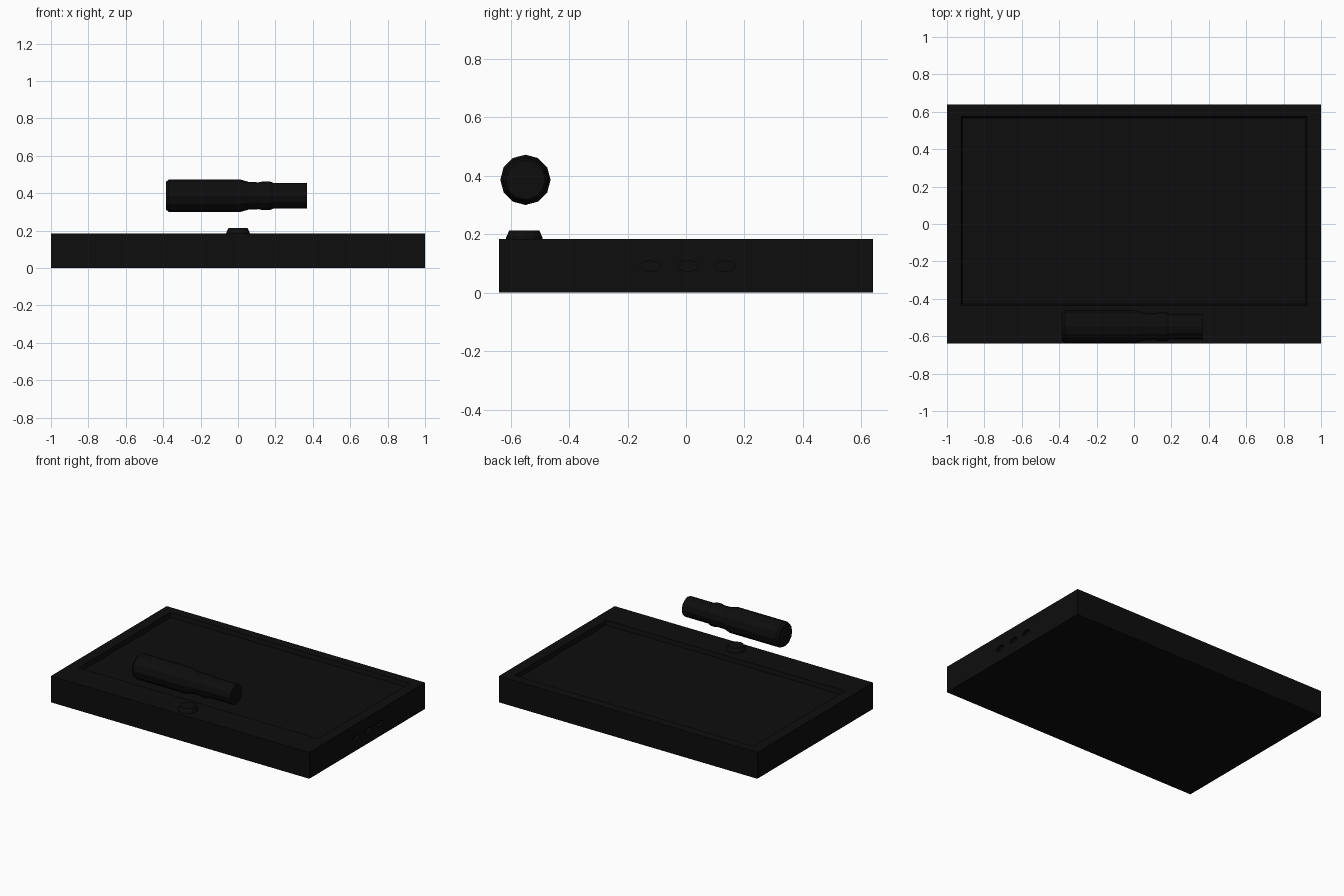
import bpy, bmesh, math
from mathutils import Matrix, Vector

cube = bpy.data.objects.get("Cube")
if cube:
    bpy.data.objects.remove(cube, do_unlink=True)

black = bpy.data.materials.new("matte black")
black.use_nodes = True
colour = (0.004, 0.004, 0.004, 1)
black.diffuse_color = colour
black.node_tree.nodes["Principled BSDF"].inputs["Base Color"].default_value = colour


def make_object(name, bm):
    bmesh.ops.recalc_face_normals(bm, faces=bm.faces)
    mesh = bpy.data.meshes.new(name)
    bm.to_mesh(mesh)
    bm.free()
    mesh.materials.append(black)
    obj = bpy.data.objects.new(name, mesh)
    bpy.context.collection.objects.link(obj)
    return obj


def box(name, low, high, taper=0.0):
    """Box between two corners, its lower end drawn in by taper."""
    low, high = Vector(low), Vector(high)
    bm = bmesh.new()
    bmesh.ops.create_cube(bm, size=1)
    for v in bm.verts:
        inward = taper if v.co.z < 0 else 0
        side = Vector((math.copysign(inward, v.co.x), math.copysign(inward, v.co.y), 0))
        v.co = (low + high) / 2 + v.co * (high - low) - side
    return make_object(name, bm)


def lathe(name, profile, sides, matrix):
    """Closed solid of rings (distance along z, radius)."""
    bm = bmesh.new()
    rings = []
    for z, r in profile:
        angles = [2 * math.pi * i / sides for i in range(sides)]
        rings.append([bm.verts.new((r * math.cos(a), r * math.sin(a), z)) for a in angles])
    for a, b in zip(rings, rings[1:]):
        for i in range(sides):
            j = (i + 1) % sides
            bm.faces.new((a[i], a[j], b[j], b[i]))
    bm.faces.new(rings[0][::-1])
    bm.faces.new(rings[-1])
    bm.transform(matrix)
    return make_object(name, bm)


def cut(target, cutter):
    mod = target.modifiers.new("cut", 'BOOLEAN')
    mod.operation = 'DIFFERENCE'
    mod.solver = 'EXACT'
    mod.object = cutter
    cutter.hide_render = True
    cutter.hide_set(True)


along_x = Matrix.Rotation(math.pi / 2, 4, 'Y')

# Slab body with a shallow recessed panel in the top
body = box("body", (-1, -0.64, 0), (1, 0.64, 0.184))
cut(body, box("panel_cutter", (-0.93, -0.44, 0.155), (0.93, 0.58, 0.2), 0.012))

# Three oblong sockets in the left side
for i, y in enumerate((-0.122, 0.008, 0.133)):
    place = Matrix.Translation((0.98, y, 0.091)) @ Matrix.Diagonal((1, 1, 0.5, 1)) @ along_x
    cut(body, lathe(f"socket_cutter_{i + 1}", [(0, 0.037), (0.05, 0.037)], 8, place))

# Raised round button at the front of the slab
lathe("button", [(0.18, 0.064), (0.19, 0.062), (0.213, 0.051)], 12,
      Matrix.Translation((0, -0.553, 0)))

# Stepped handle hovering above the button
handle = [(-0.385, 0.075), (-0.37, 0.086), (0.015, 0.086), (0.06, 0.073), (0.11, 0.072),
          (0.135, 0.077), (0.17, 0.077), (0.19, 0.068), (0.37, 0.068)]
lathe("handle", handle, 12, Matrix.Translation((0, -0.549, 0.386)) @ along_x)
